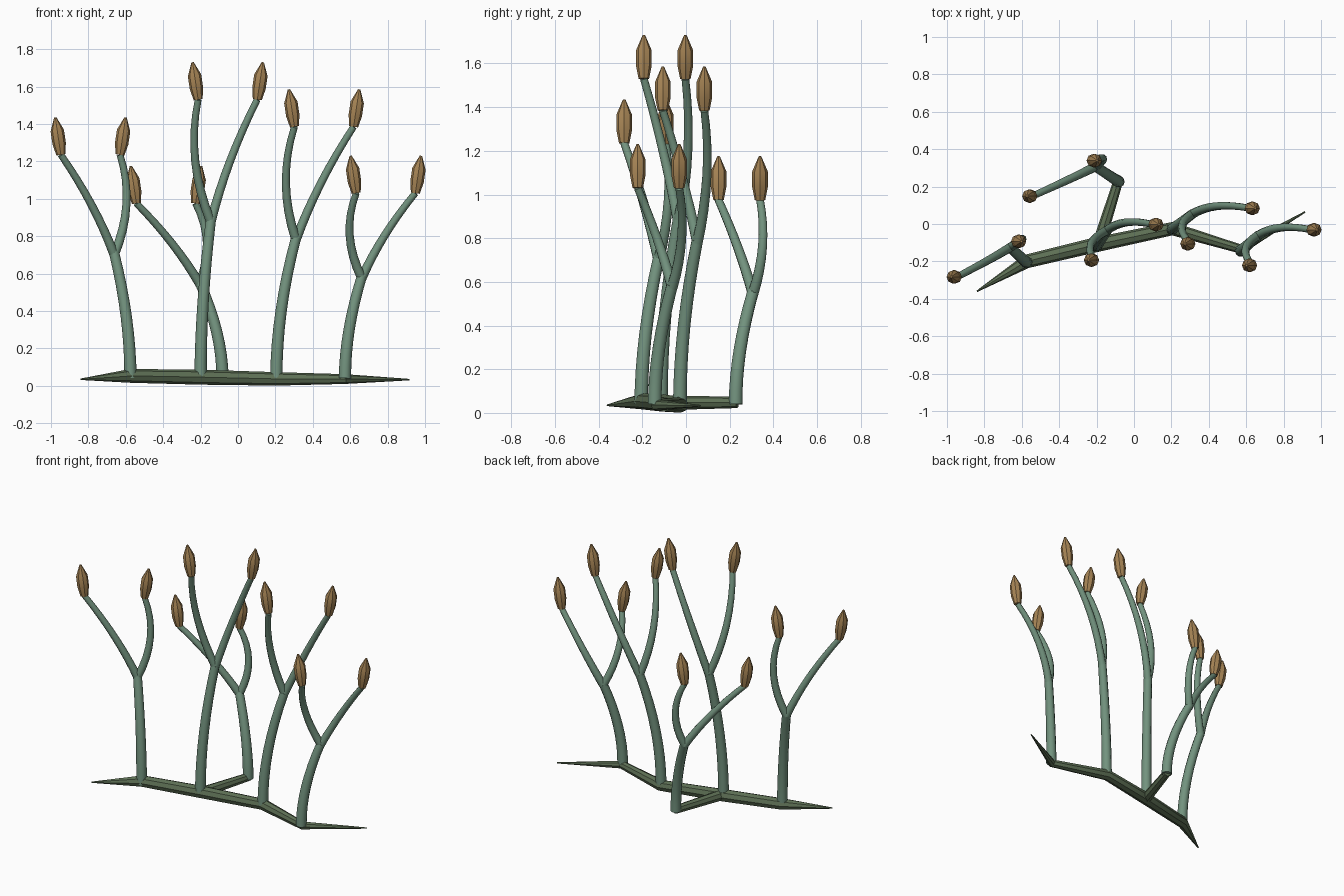
import bpy, bmesh
from mathutils import Vector as V
from math import cos, sin, tau

if "Cube" in bpy.data.objects:
    bpy.data.objects.remove(bpy.data.objects["Cube"])


def material(name, rgb):
    m = bpy.data.materials.new(name)
    m.diffuse_color = (*rgb, 1)
    m.use_nodes = True
    m.node_tree.nodes["Principled BSDF"].inputs["Base Color"].default_value = m.diffuse_color
    return m


GREEN = material("stem_green", (0.17, 0.29, 0.21))
DARK = material("rhizome_green", (0.11, 0.16, 0.09))
TAN = material("cone_tan", (0.38, 0.23, 0.09))


def tube(name, pts, radii, mat, sides=10, ref=V((0, 1, 0)), angle=0.8):
    """Capped tube through pts with one radius per point."""
    pts = [V(p) for p in pts]
    bm = bmesh.new()
    rings = []
    for i, p in enumerate(pts):
        t = (pts[min(i + 1, len(pts) - 1)] - pts[max(i - 1, 0)]).normalized()
        a = ref.cross(t).normalized()
        b = t.cross(a)
        rings.append([bm.verts.new(p + radii[i] * (a * cos(tau * k / sides) + b * sin(tau * k / sides)))
                      for k in range(sides)])
    for r, s in zip(rings, rings[1:]):
        for k in range(sides):
            n = (k + 1) % sides
            bm.faces.new((r[k], r[n], s[n], s[k]))
    bm.faces.new(rings[0][::-1])
    bm.faces.new(rings[-1])
    bmesh.ops.recalc_face_normals(bm, faces=bm.faces)
    me = bpy.data.meshes.new(name)
    bm.to_mesh(me)
    bm.free()
    me.materials.append(mat)
    ob = bpy.data.objects.new(name, me)
    bpy.context.collection.objects.link(ob)
    bpy.ops.object.select_all(action='DESELECT')
    ob.select_set(True)
    bpy.context.view_layer.objects.active = ob
    bpy.ops.object.shade_smooth_by_angle(angle=angle)
    return ob


def arc(name, start, ctrl, end, r0, r1, n=8):
    """Tapered stem along a quadratic curve."""
    ts = [i / n for i in range(n + 1)]
    pts = [start * (1 - t) ** 2 + ctrl * 2 * t * (1 - t) + end * t * t for t in ts]
    tube(name, pts, [r0 + (r1 - r0) * t for t in ts], GREEN)


# creeping rhizome and its side runner
UP = V((0, 0, 1))
tube("rhizome", [(-0.84, -0.36, 0.035), (-0.575, -0.2, 0.053), (-0.2, -0.11, 0.046),
                 (0.205, -0.025, 0.037), (0.575, -0.135, 0.036), (0.915, 0.065, 0.033)],
     [0.004, 0.037, 0.04, 0.036, 0.026, 0.004], DARK, 8, UP, 0.5)
tube("side_runner", [(-0.19, -0.11, 0.046), (-0.083, 0.235, 0.048)], [0.034, 0.026], DARK, 8, UP, 0.5)

# forked shoots: base x, y, fork dx, fork z, lean of the cone pair, cone base z
shoots = [(-0.575, -0.205, -0.087, 0.71, -0.127, 1.235),
          (-0.2, -0.115, 0.055, 0.885, 0.09, 1.53),
          (0.205, -0.028, 0.105, 0.79, 0.15, 1.385),
          (0.572, -0.143, 0.09, 0.585, 0.128, 1.03),
          (-0.083, 0.227, -0.122, 0.555, -0.18, 0.975)]
for i, (x, y, dx, fz, lean, hz) in enumerate(shoots, 1):
    base = V((x, y, 0.04))
    fork = V((x + dx, y + 0.08, fz))
    arc(f"stem_{i}", base, V((x, y, fz / 2)), fork, 0.033, 0.027)
    lean_side = 1 if lean > 0 else -1
    for side, label in ((-1, "left"), (1, "right")):
        end = fork + V((lean + side * 0.158, -0.063 + side * 0.095, hz - fz))
        bow = 0.04 if side == lean_side else 0.1
        ctrl = (fork + end) / 2 + V((-lean_side * bow, 0.035 + side * 0.02, 0))
        arc(f"branch_{label}_{i}", fork - V((0, 0, 0.01)), ctrl, end, 0.025, 0.018)
        # spore cone on the branch tip
        axis = V((side * 0.03, 0, 0.2))
        tube(f"cone_{label}_{i}", [end + axis * t for t in (0, 0.3, 0.65, 1)],
             [0.024, 0.036, 0.036, 0.006], TAN, 8, angle=0.5)
